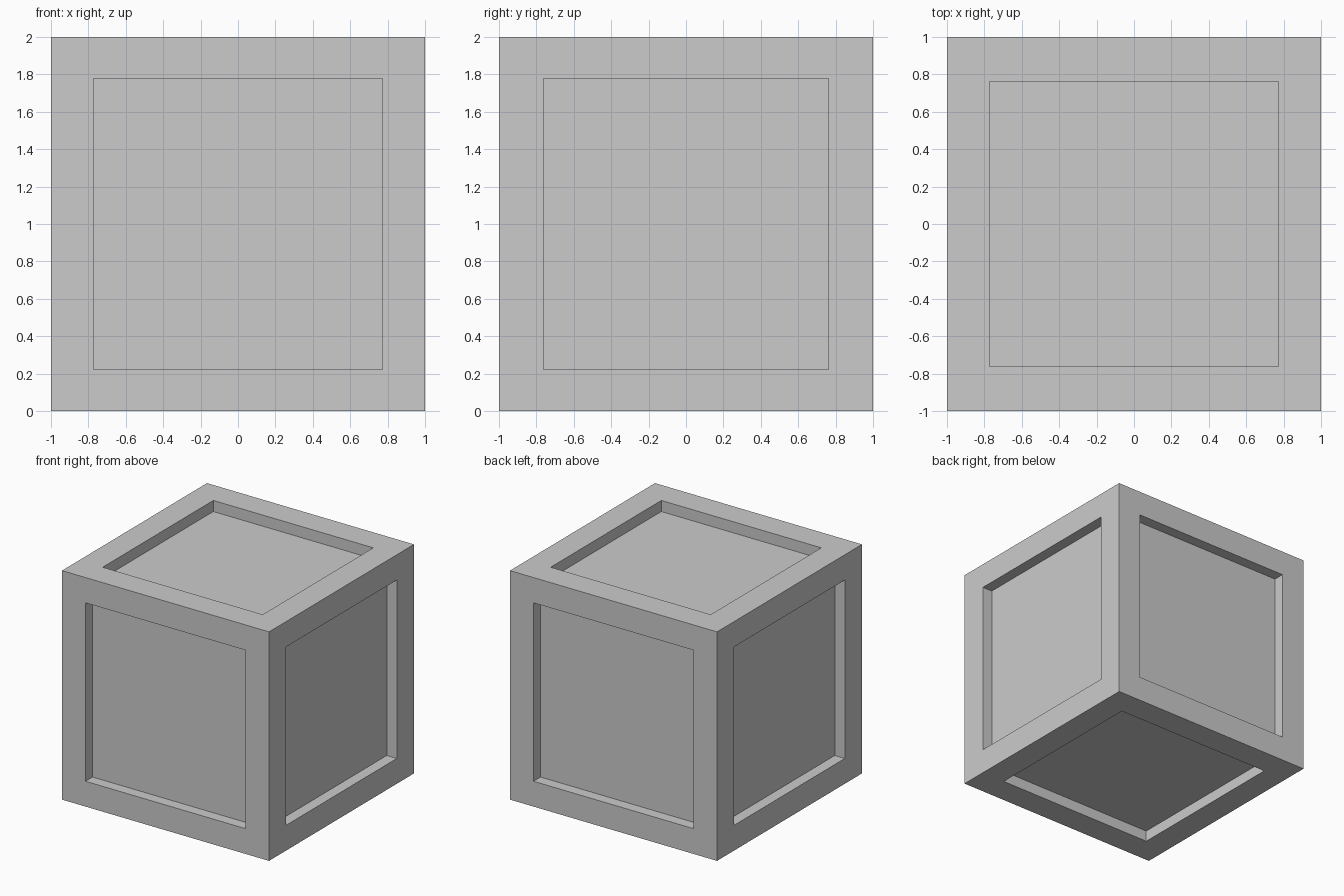
import bpy, bmesh
from mathutils import Vector

if "Cube" in bpy.data.objects:
    bpy.data.objects.remove(bpy.data.objects["Cube"])

OPENING = Vector((0.773, 0.763, 0.779))  # half size of the panel openings per axis
DEPTH = 0.097

# Crate body: a cube with a sunken panel in each of its six sides
bm = bmesh.new()
bmesh.ops.create_cube(bm, size=2)
bm.normal_update()
for panel in list(bm.faces):
    normal = panel.normal.copy()
    axis = max(range(3), key=lambda i: abs(normal[i]))

    # frame border
    bmesh.ops.inset_individual(bm, faces=[panel], thickness=0.2)
    for v in panel.verts:
        for i in range(3):
            if i != axis:
                v.co[i] = OPENING[i] if v.co[i] > 0 else -OPENING[i]

    # recess walls and panel floor
    floor = bmesh.ops.extrude_discrete_faces(bm, faces=[panel])["faces"][0]
    bmesh.ops.translate(bm, verts=floor.verts, vec=-normal * DEPTH)

bmesh.ops.translate(bm, verts=bm.verts, vec=(0, 0, 1))
bmesh.ops.recalc_face_normals(bm, faces=bm.faces)
mesh = bpy.data.meshes.new("panelled_crate")
bm.to_mesh(mesh)
bm.free()
bpy.context.collection.objects.link(bpy.data.objects.new("panelled_crate", mesh))
